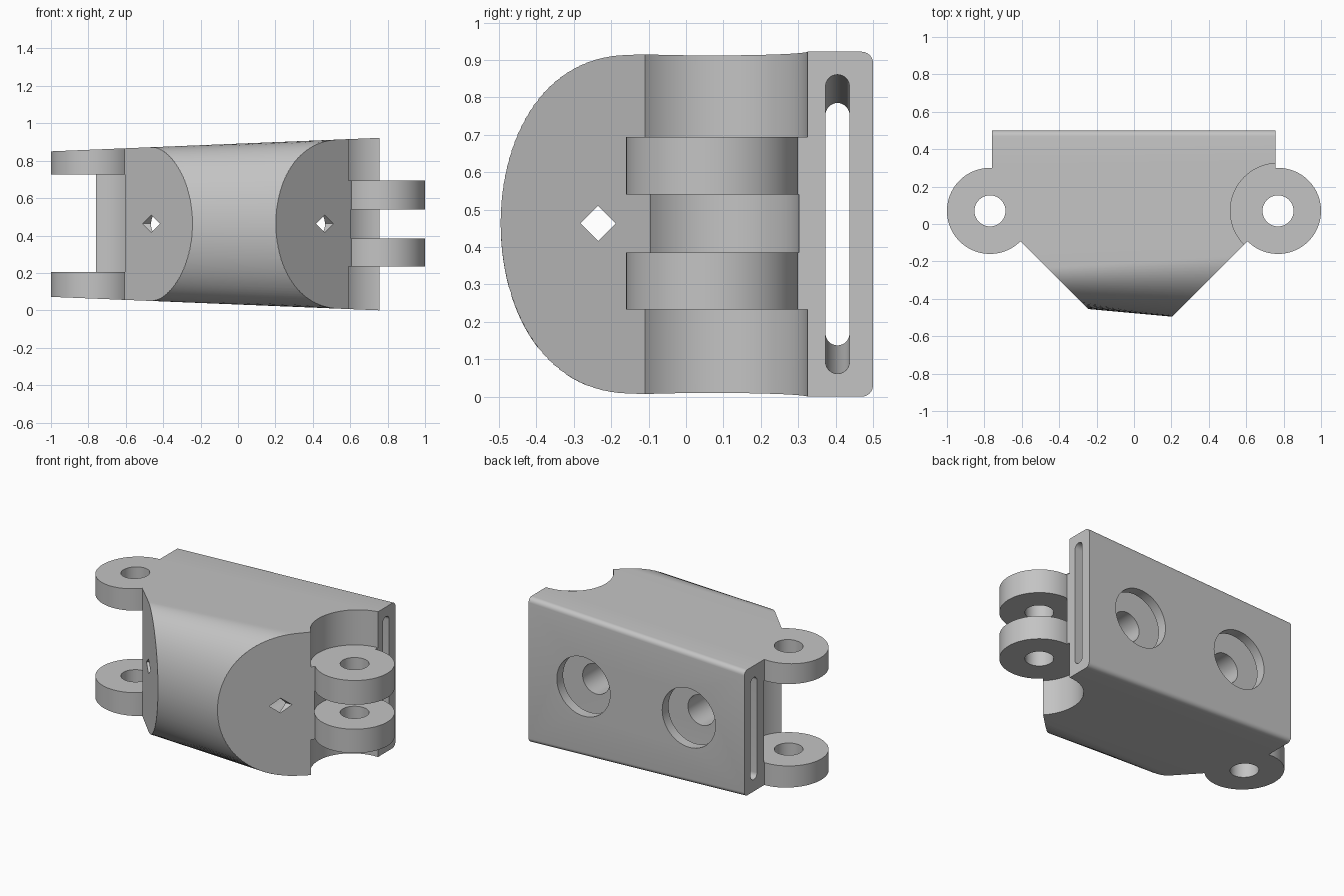
import bpy, bmesh, math
from mathutils import Vector

if "Cube" in bpy.data.objects:
    bpy.data.objects.remove(bpy.data.objects["Cube"], do_unlink=True)

MID = 0.461          # height of the symmetry plane
PIN_X, PIN_Y = 0.77, 0.07
KNUCKLE_R = 0.23

grey = bpy.data.materials.new("plain grey")
grey.use_nodes = True
grey.diffuse_color = (0.55, 0.55, 0.55, 1)
grey.node_tree.nodes["Principled BSDF"].inputs["Base Color"].default_value = (0.55, 0.55, 0.55, 1)


def loft(name, ring_a, ring_b):
    """Closed solid between two rings with equal point counts."""
    bm = bmesh.new()
    a = [bm.verts.new(p) for p in ring_a]
    b = [bm.verts.new(p) for p in ring_b]
    bm.faces.new(a)
    bm.faces.new(b[::-1])
    n = len(a)
    for i in range(n):
        j = (i + 1) % n
        bm.faces.new((a[i], b[i], b[j], a[j]))
    bmesh.ops.recalc_face_normals(bm, faces=bm.faces)
    mesh = bpy.data.meshes.new(name)
    bm.to_mesh(mesh)
    bm.free()
    mesh.materials.append(grey)
    obj = bpy.data.objects.new(name, mesh)
    bpy.context.collection.objects.link(obj)
    return obj


def arc(cx, cy, rx, ry, start, end, steps):
    angles = [math.radians(start + (end - start) * i / steps) for i in range(steps + 1)]
    return [(cx + rx * math.cos(t), cy + ry * math.sin(t)) for t in angles]


def upright(name, outline, z0, z1):
    return loft(name, [(x, y, z0) for x, y in outline], [(x, y, z1) for x, y in outline])


def cylinder_z(name, x, y, r, z0, z1):
    return upright(name, arc(x, y, r, r, 0, 355, 71), z0, z1)


def cylinder_y(name, x, r, y0, y1):
    ring = arc(x, MID, r, r, 0, 355, 71)
    return loft(name, [(u, y0, v) for u, v in ring], [(u, y1, v) for u, v in ring])


def combine(target, tool, operation="DIFFERENCE"):
    mod = target.modifiers.new(tool.name, "BOOLEAN")
    mod.operation, mod.solver, mod.object = operation, "EXACT", tool
    tool.hide_render = True
    bpy.context.view_layer.objects.active = target
    bpy.ops.object.modifier_apply(modifier=mod.name)
    bpy.data.objects.remove(tool, do_unlink=True)


# Tapered body with a rounded front and small fillets at the back
def body_ring(x):
    half = 0.43 + 0.041 * x
    centre = -0.2 + 0.066 * x
    depth = centre + 0.477 + 0.091 * x
    r = 0.03
    ring = arc(centre, 0, depth, half, 90, 270, 56)
    ring += arc(0.5 - r, r - half, r, r, -90, 0, 6)
    ring += arc(0.5 - r, half - r, r, r, 0, 90, 6)
    return [(x, y, MID + z) for y, z in ring]


link = loft("link_body", body_ring(-1.05), body_ring(1.05))

# Plan outline: flat back, round knuckle ends, angled front corners
plan = [(0.755, 0.5 + 0.1), (-0.76, 0.5 + 0.1)]
plan += arc(-PIN_X, PIN_Y, KNUCKLE_R, KNUCKLE_R, 87.5, 315, 60)
plan += [(0, -0.697)]
plan += arc(PIN_X, PIN_Y, KNUCKLE_R, KNUCKLE_R, -135, 93.5, 60)
combine(link, upright("plan_outline", plan, -0.3, 1.3), "INTERSECT")

# Clearances between the knuckles, then the hinge pin holes
for side, r, z0, z1 in (
    (-1, 0.233, 0.205, 0.725),
    (1, 0.255, -0.2, 0.233),
    (1, 0.233, 0.385, 0.54),
    (1, 0.255, 0.694, 1.2),
):
    combine(link, cylinder_z("clearance", side * PIN_X, PIN_Y, r, z0, z1))
for side in (-1, 1):
    combine(link, cylinder_z("pin_hole", side * PIN_X, PIN_Y, 0.083, -0.25, 1.25))


# Tapered strap slot running from side to side
def slot_ring(x):
    r = 0.032
    reach = 0.362 + 0.05 * x - r
    ring = arc(0.405, reach, r, r, 0, 180, 16) + arc(0.405, -reach, r, r, 180, 360, 16)
    return [(x, y, MID + z) for y, z in ring]


combine(link, loft("strap_slot", slot_ring(-1.1), slot_ring(1.1)))

# Square tunnel standing on its corner
diamond = arc(-0.235, MID + 0.002, 0.047, 0.047, 0, 270, 3)
combine(link, loft("diamond_tunnel", [(-1.1, y, z) for y, z in diamond],
                   [(1.1, y, z) for y, z in diamond]))

# Back recesses with narrower bores inside
for x in (-0.37, 0.37):
    combine(link, cylinder_y("bore", x, 0.095, -0.235, 0.4))
    combine(link, cylinder_y("recess", x, 0.187, 0.38, 0.7))

bpy.ops.object.select_all(action="DESELECT")
link.select_set(True)
bpy.context.view_layer.objects.active = link
bpy.ops.object.shade_smooth_by_angle(angle=math.radians(25))
